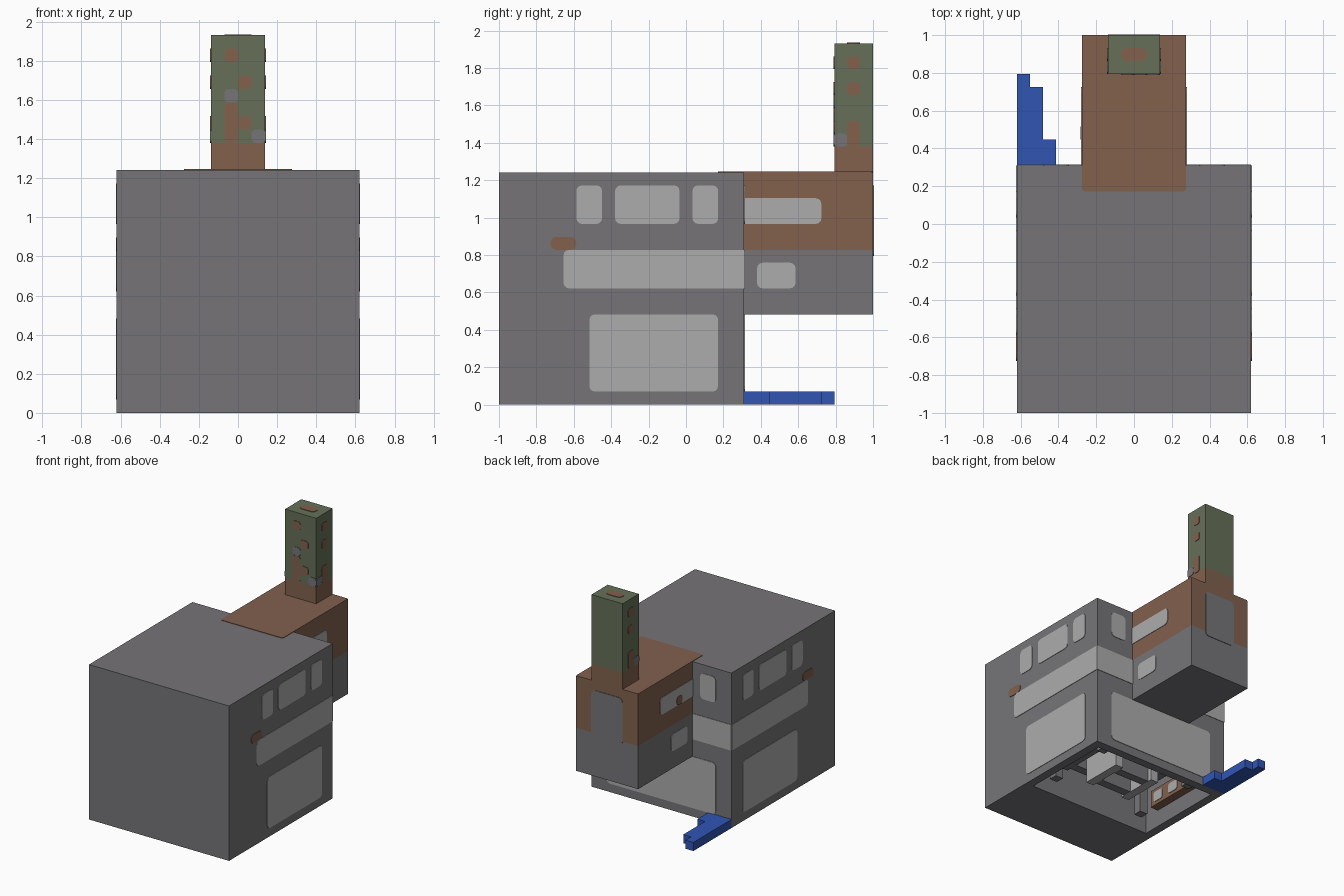
import bpy, bmesh, math
from mathutils import Vector

U = 2 / 29  # one grid block

cube = bpy.data.objects.get("Cube")
if cube:
    bpy.data.objects.remove(cube, do_unlink=True)


def material(name, rgb):
    m = bpy.data.materials.new(name)
    m.use_nodes = True
    m.diffuse_color = (*rgb, 1)
    m.node_tree.nodes["Principled BSDF"].inputs["Base Color"].default_value = (*rgb, 1)
    return m


GREY = material("stone grey", (0.181, 0.175, 0.184))
LIGHT = material("window grey", (0.413, 0.413, 0.413))
BROWN = material("rust brown", (0.223, 0.119, 0.076))
GREEN = material("moss green", (0.133, 0.162, 0.098))
BLUE = material("blue", (0.031, 0.091, 0.456))


def place(i, j, k):
    """Grid blocks to world: x from the middle, y from the front, z from the floor."""
    return Vector((i * U, j * U - 1, k * U))


def finish(name, bm, mat):
    bmesh.ops.recalc_face_normals(bm, faces=bm.faces)
    mesh = bpy.data.meshes.new(name)
    bm.to_mesh(mesh)
    bm.free()
    mesh.materials.append(mat)
    obj = bpy.data.objects.new(name, mesh)
    bpy.context.collection.objects.link(obj)
    return obj


def box_mesh(x, y, z):
    bm = bmesh.new()
    bmesh.ops.create_cube(bm, size=1)
    for v in bm.verts:
        v.co = place(*(r[0] if c < 0 else r[1] for r, c in zip((x, y, z), v.co)))
    return bm


def box(name, x, y, z, mat):
    return finish(name, box_mesh(x, y, z), mat)


def panel(name, axis, side, at, a, b, mat, r=0.45, ends=(True, True), thick=0.004):
    """Thin plate with rounded corners, lying on a wall facing along the axis."""
    bm = bmesh.new()
    pts = []
    corners = ((1, 1, 0), (0, 1, 90), (0, 0, 180), (1, 0, 270))
    for hi_a, hi_b, start in corners:
        ca, cb = a[hi_a], b[hi_b]
        if not (r and ends[hi_a]):
            pts.append((ca, cb))
            continue
        ca += -r if hi_a else r
        cb += -r if hi_b else r
        for step in range(4):
            t = math.radians(start + step * 30)
            pts.append((ca + r * math.cos(t), cb + r * math.sin(t)))
    order = {"x": lambda p: (at, *p), "y": lambda p: (p[0], at, p[1]), "z": lambda p: (*p, at)}[axis]
    face = bm.faces.new([bm.verts.new(place(*order(p))) for p in pts])
    out = bmesh.ops.extrude_face_region(bm, geom=[face])["geom"]
    shift = Vector([side * thick if axis == n else 0 for n in "xyz"])
    bmesh.ops.translate(bm, vec=shift, verts=[g for g in out if isinstance(g, bmesh.types.BMVert)])
    return finish(name, bm, mat)


# Main block, hollowed from underneath with a deep front ledge
bm = box_mesh((-9, 9), (0, 19), (0, 18))
bm.normal_update()
floor = min(bm.faces, key=lambda f: f.calc_center_median().z)
bmesh.ops.inset_region(bm, faces=[floor], thickness=U, use_even_offset=True)
for v in floor.verts:
    if v.co.y < 0:
        v.co.y = place(0, 7, 0).y
hole = bmesh.ops.extrude_face_region(bm, geom=[floor])["geom"]
bmesh.ops.translate(bm, vec=(0, 0, 17 * U), verts=[g for g in hole if isinstance(g, bmesh.types.BMVert)])
if floor.is_valid:
    bm.faces.remove(floor)
finish("main_block", bm, GREY)

# Rear overhang and chimney
box("overhang_lower", (-4, 4), (19, 29), (7, 12), GREY)
box("overhang_upper", (-4, 4), (19, 29), (12, 18), BROWN)
box("chimney_base", (-2, 2), (26, 29), (18, 20), BROWN)
box("chimney", (-2, 2), (26, 29), (20, 28), GREEN)
panel("roof_patch", "z", 1, 18, (-4, 4), (17, 29), BROWN, 0.2)
panel("chimney_cap_patch", "z", 1, 28, (-1, 1), (27, 28), BROWN)

# Stepped blue strip on the ground
for n, length in enumerate((7, 6, 2)):
    box(f"blue_step_{n}", (n - 9, n - 8), (19, 19 + length), (0, 1), BLUE)

# Side walls, alike on both sides
for s, tag in ((1, "left"), (-1, "right")):
    for n, span in enumerate(((6, 8), (9, 14), (15, 17))):
        panel(f"{tag}_upper_window_{n}", "x", s, 9 * s, span, (14, 17), LIGHT)
    panel(f"{tag}_band", "x", s, 9 * s, (5, 19), (9, 12), LIGHT, ends=(True, False))
    panel(f"{tag}_rust_spot", "x", s, 9 * s, (4, 6), (12, 13), BROWN)
    panel(f"{tag}_large_window", "x", s, 9 * s, (7, 17), (1, 7), LIGHT)
    panel(f"{tag}_overhang_window", "x", s, 4 * s, (19, 25), (14, 16), LIGHT, ends=(False, True))
    panel(f"{tag}_overhang_low_window", "x", s, 4 * s, (20, 23), (9, 11), LIGHT)
    # Chimney side patches
    for n, z in enumerate(((26, 27), (24, 25), (20, 22))):
        panel(f"{tag}_chimney_rust_{n}", "x", s, 2 * s, (27, 28), z, BROWN, 0.3)
    panel(f"{tag}_chimney_stone", "x", s, 2 * s, (26, 27), (20, 21), GREY, 0.3)
    # Rear wall beside the overhang
    panel(f"{tag}_rear_window", "y", 1, 19, sorted((5 * s, 7 * s)), (14, 17), LIGHT)
panel("overhang_window_rust", "x", -1, -4, (21, 22), (14, 15), BROWN, 0.3, thick=0.007)
panel("rear_band", "y", 1, 19, (-9, 9), (9, 12), LIGHT, 0)
panel("rear_large_window", "y", 1, 19, (-7, 7), (1, 7), LIGHT)
panel("overhang_rear_patch", "y", 1, 29, (-2, 2), (11.5, 17), GREY)

# Chimney front patches
front = (((-1, 0), (26, 27), BROWN), ((0, 1), (24, 25), BROWN), ((-1, 0), (23, 24), GREY),
         ((-1, 0), (20, 23), BROWN), ((0, 1), (21, 22), BROWN), ((1, 2), (20, 21), GREY))
for n, (x, z, mat) in enumerate(front):
    panel(f"chimney_front_patch_{n}", "y", -1, 26, x, z, mat, 0.3)

# Inside the hollow: nested square shafts, corner pillars and wall ledges
for n, (r, low, mat) in enumerate(((2, 1, LIGHT), (4, 3, GREY))):
    for s in (1, -1):
        box(f"shaft_{n}_side_{s}", sorted((r * s, (r + 1) * s)), (12 - r, 13 + r), (low, 17), mat)
        edge = 12.5 + s * (r - 0.5)
        box(f"shaft_{n}_end_{s}", (-r, r), (edge - 0.5, edge + 0.5), (low, 17), GREY)
for s in (1, -1):
    box(f"inner_ledge_{s}", sorted((7 * s, 8 * s)), (9, 17), (2, 4), BROWN)
    for n, y in enumerate((8, 16)):
        box(f"inner_pillar_{s}_{n}", sorted((5.5 * s, 6.5 * s)), (y, y + 1), (1, 17), GREY)
    for n in range(3):
        y = 9.5 + n * 2.5
        panel(f"inner_pane_{s}_{n}", "x", -s, 7 * s, (y, y + 1.5), (2.4, 3.6), LIGHT, 0.3)
